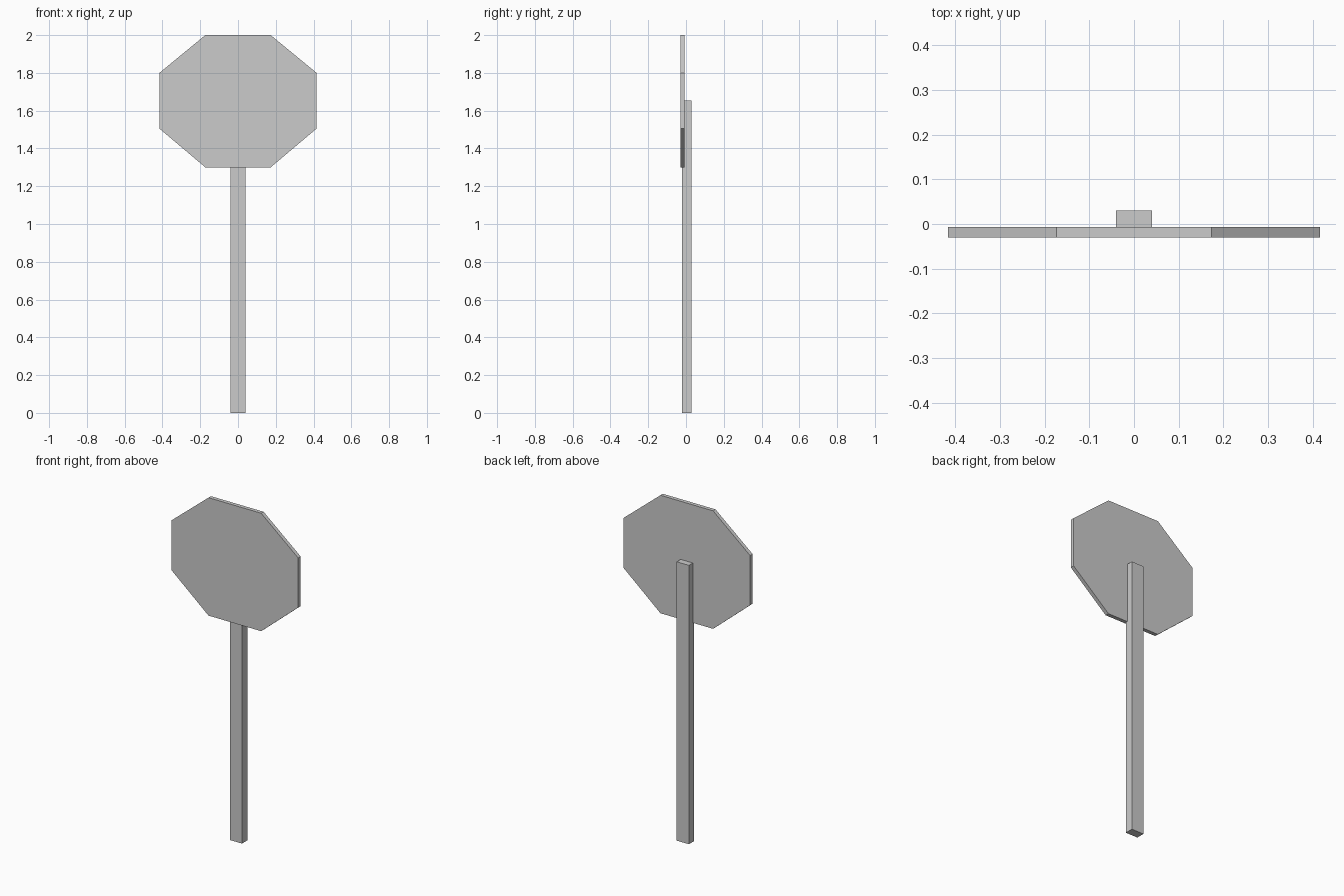
import bpy
import bmesh

cube = bpy.data.objects.get("Cube")
if cube:
    bpy.data.objects.remove(cube, do_unlink=True)

# Single plain grey material
grey = bpy.data.materials.new("light_grey")
grey.use_nodes = True
colour = (0.6, 0.6, 0.6, 1)
grey.diffuse_color = colour
grey.node_tree.nodes["Principled BSDF"].inputs["Base Color"].default_value = colour


def extruded(name, outline, y_front, y_back):
    """Extrude an x-z outline along y into a solid part."""
    bm = bmesh.new()
    face = bm.faces.new([bm.verts.new((x, y_front, z)) for x, z in outline])
    result = bmesh.ops.extrude_face_region(bm, geom=[face])
    moved = [v for v in result["geom"] if isinstance(v, bmesh.types.BMVert)]
    bmesh.ops.translate(bm, verts=moved, vec=(0, y_back - y_front, 0))
    bmesh.ops.recalc_face_normals(bm, faces=bm.faces)
    mesh = bpy.data.meshes.new(name)
    bm.to_mesh(mesh)
    bm.free()
    mesh.materials.append(grey)
    obj = bpy.data.objects.new(name, mesh)
    bpy.context.collection.objects.link(obj)
    return obj


# Eight-sided plate: right half outline, mirrored to the left
half = [(0.173, 1.30), (0.416, 1.505), (0.416, 1.80), (0.173, 2.0)]
octagon = half + [(-x, z) for x, z in reversed(half)]
extruded("sign_plate", octagon, -0.03, -0.007)

# Square-topped post behind the plate
post = [(-0.04, 0), (0.04, 0), (0.04, 1.655), (-0.04, 1.655)]
extruded("post", post, -0.02, 0.03)
